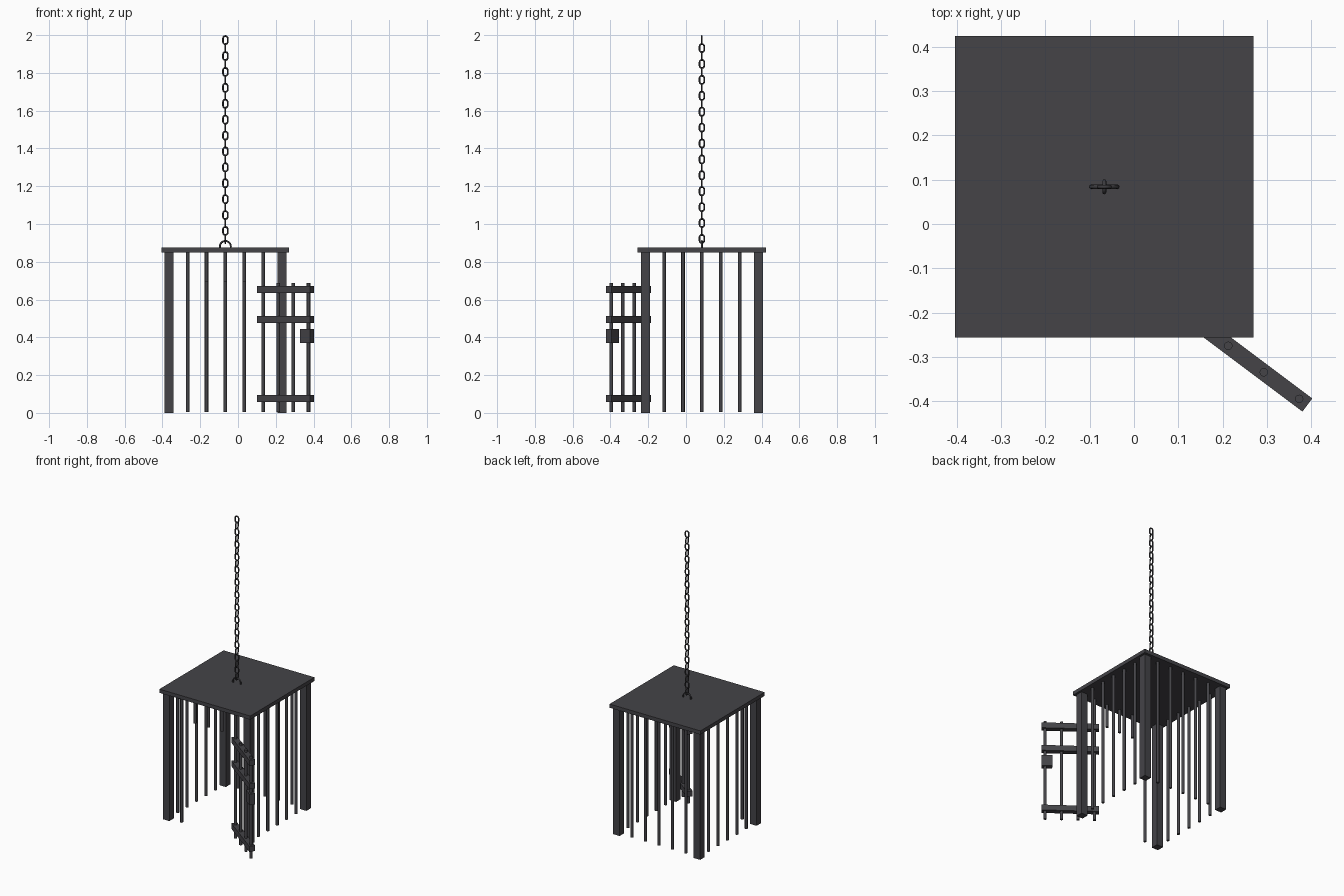
import bpy, bmesh, math
from mathutils import Matrix, Vector

if "Cube" in bpy.data.objects:
    bpy.data.objects.remove(bpy.data.objects["Cube"])

CX, CY, HALF, STEP = -0.067, 0.084, 0.299, 0.1
TOP = 0.85
BAR_R = 0.0095


def material(name, rgb):
    m = bpy.data.materials.new(name)
    m.diffuse_color = (*rgb, 1)
    m.use_nodes = True
    m.node_tree.nodes["Principled BSDF"].inputs["Base Color"].default_value = m.diffuse_color
    return m


iron = material("dark iron", (0.058, 0.057, 0.064))
chain_iron = material("chain iron", (0.045, 0.044, 0.05))


def finish(bm, name, mat, smooth=False):
    me = bpy.data.meshes.new(name)
    bmesh.ops.recalc_face_normals(bm, faces=bm.faces)
    if smooth:
        for f in bm.faces:
            f.smooth = len(f.verts) == 4
    bm.to_mesh(me)
    bm.free()
    me.materials.append(mat)
    ob = bpy.data.objects.new(name, me)
    bpy.context.collection.objects.link(ob)
    return ob


def box(name, center, size, angle=0):
    bm = bmesh.new()
    mtx = (Matrix.Translation(center) @ Matrix.Rotation(angle, 4, 'Z')
           @ Matrix.Diagonal((*size, 1)))
    bmesh.ops.create_cube(bm, size=1, matrix=mtx)
    return finish(bm, name, iron)


def bar(name, x, y, z0, z1):
    bm = bmesh.new()
    bmesh.ops.create_cone(bm, cap_ends=True, segments=12, radius1=BAR_R, radius2=BAR_R,
                          depth=z1 - z0, matrix=Matrix.Translation((x, y, (z0 + z1) / 2)))
    return finish(bm, name, iron, True)


def tube(name, pts, r, closed, normal, sides=8):
    """Sweep a round section along a planar path."""
    bm = bmesh.new()
    n, rings = len(pts), []
    for i, p in enumerate(pts):
        a = pts[i - 1] if closed or i else p
        b = pts[(i + 1) % n] if closed or i < n - 1 else p
        side = (b - a).normalized().cross(normal)
        rings.append([bm.verts.new(p + r * (math.cos(t) * side + math.sin(t) * normal))
                      for t in (2 * math.pi * k / sides for k in range(sides))])
    for i in range(n if closed else n - 1):
        A, B = rings[i], rings[(i + 1) % n]
        for k in range(sides):
            j = (k + 1) % sides
            bm.faces.new((A[k], A[j], B[j], B[k]))
    return finish(bm, name, chain_iron, True)


# roof plate and corner posts
box("roof_plate", (CX, CY, TOP + 0.0125), (0.674, 0.68, 0.025))
for sx in (-1, 1):
    for sy in (-1, 1):
        box("corner_post", (CX + sx * HALF, CY + sy * HALF, TOP / 2), (0.048, 0.048, TOP))

# cage bars; the middle three at the front stop above the doorway
for k in range(-2, 3):
    d = k * STEP
    bar("back_bar", CX + d, CY + HALF, 0.004, TOP)
    bar("left_bar", CX - HALF, CY + d, 0.004, TOP)
    bar("right_bar", CX + HALF, CY + d, 0.004, TOP)
    bar("front_bar", CX + d, CY - HALF, 0.004 if abs(k) == 2 else 0.695, TOP)

# open door, swung about the last front bar
ang = -math.atan2(0.6, 0.8)
hinge = Vector((CX + 2 * STEP, CY - HALF, 0))
along = Vector((math.cos(ang), math.sin(ang), 0))
for k in (1, 2, 3):
    p = hinge + along * STEP * k
    bar("door_bar", p.x, p.y, 0.004, 0.688)
for z in (0.076, 0.495, 0.653):
    p = hinge + along * 0.148
    box("door_rail", (p.x, p.y, z), (0.35, 0.037, 0.037), ang)
p = hinge + along * 0.29
box("door_lock", (p.x, p.y, 0.407), (0.066, 0.035, 0.074), ang)

# ring on the roof
ring = [Vector((CX + 0.029 * math.cos(t), CY, 0.881 + 0.029 * math.sin(t)))
        for t in (math.radians(-25 + 230 * i / 20) for i in range(21))]
tube("roof_ring", ring, 0.005, False, Vector((0, 1, 0)))

# hanging chain: alternating oval links
for i in range(26):
    u = Vector((1, 0, 0)) if i % 2 == 0 else Vector((0, 1, 0))
    c = Vector((CX, CY, 1.9735 - 0.0421 * i))
    pts = []
    for end in (1, -1):
        for s in range(7):
            t = math.pi * s / 6 + (0 if end == 1 else math.pi)
            pts.append(c + u * 0.0125 * math.cos(t)
                       + Vector((0, 0, 0.0095 * end + 0.0125 * math.sin(t))))
    tube("chain_link", pts, 0.0045, True, u.cross(Vector((0, 0, 1))))
